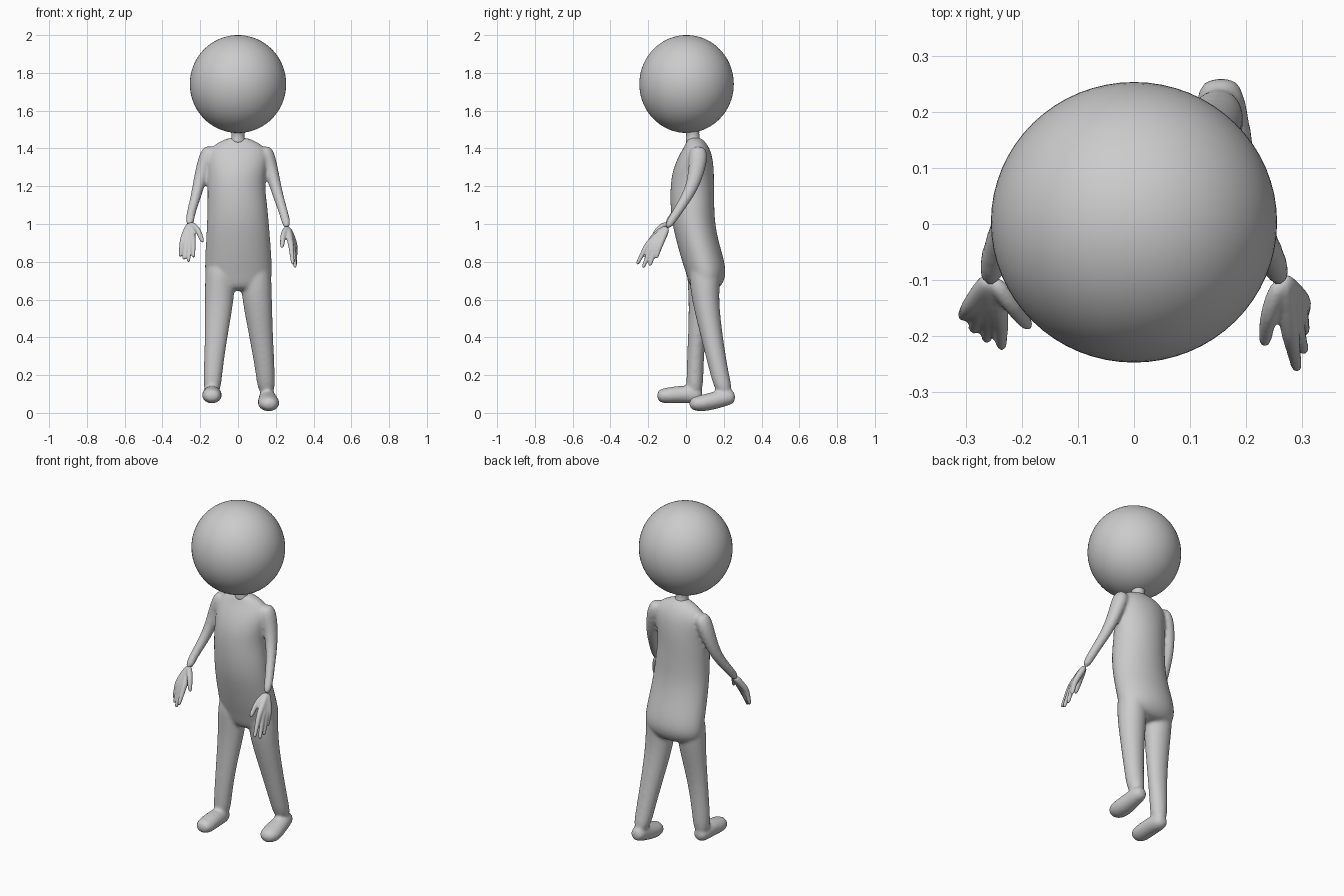
import bpy, bmesh
from math import cos, sin, pi
from mathutils import Vector


def loft(bm, stations, flat=False, sides=16):
    """Closed tube through (x, y, z, radius_u[, radius_v]) stations."""
    pts = [Vector(s[:3]) for s in stations]
    rings = []
    for i, s in enumerate(stations):
        t = pts[min(i + 1, len(pts) - 1)] - pts[max(i - 1, 0)]
        t = Vector((0, 0, -1)) if flat else t.normalized()
        u = Vector((1, 0, 0))
        u = (u - t * u.dot(t)).normalized()
        v = t.cross(u)
        a, b = s[3], s[-1]
        rings.append([bm.verts.new(pts[i] + u * a * cos(2 * pi * k / sides) + v * b * sin(2 * pi * k / sides))
                      for k in range(sides)])
    for r, q in zip(rings, rings[1:]):
        for k in range(sides):
            n = (k + 1) % sides
            bm.faces.new((r[k], r[n], q[n], q[k]))
    bm.faces.new(rings[0][::-1])
    bm.faces.new(rings[-1])


def smooth_object(name, bm, voxel=None, iterations=0):
    """Turn lofts into one soft skin."""
    bmesh.ops.recalc_face_normals(bm, faces=bm.faces)
    me = bpy.data.meshes.new(name)
    bm.to_mesh(me)
    bm.free()
    me.polygons.foreach_set("use_smooth", [True] * len(me.polygons))
    ob = bpy.data.objects.new(name, me)
    bpy.context.collection.objects.link(ob)
    ob.modifiers.new("round", 'SUBSURF').levels = 2
    ob.modifiers["round"].render_levels = 2
    if voxel:
        m = ob.modifiers.new("merge", 'REMESH')
        m.mode, m.voxel_size, m.use_smooth_shade = 'VOXEL', voxel, True
        m = ob.modifiers.new("relax", 'SMOOTH')
        m.factor, m.iterations = 0.5, iterations
    return ob


# Body: torso, legs, feet and arms merged
body = bmesh.new()
loft(body, [(0, .045, 1.46, .03, .025), (0, .05, 1.445, .085, .045), (0, .056, 1.41, .145, .066),
            (0, .05, 1.36, .168, .092), (-.005, .038, 1.28, .158, .113), (-.01, .033, 1.2, .155, .118),
            (-.003, .033, 1.1, .162, .119), (0, .04, 1.0, .168, .116), (.001, .063, .9, .175, .114),
            (.002, .092, .8, .181, .115), (.003, .108, .73, .183, .107), (.002, .105, .68, .17, .09),
            (0, .1, .645, .11, .06)], flat=True)

# Legs: one forward, one trailing
loft(body, [(-.09, .09, .82, .075, .08), (-.095, .085, .72, .082, .082), (-.098, .08, .6, .079, .065),
            (-.116, .055, .4, .061, .045), (-.134, .047, .2, .05, .046), (-.138, .045, .09, .046, .045)], flat=True)
loft(body, [(.09, .1, .82, .075, .08), (.096, .1, .72, .084, .085), (.1, .1, .6, .081, .073),
            (.123, .137, .4, .064, .059), (.146, .178, .2, .051, .05), (.152, .208, .09, .046, .048)], flat=True)

# Feet
loft(body, [(-.138, .088, .088, .028, .028), (-.138, .055, .094, .047, .046), (-.138, -.02, .1, .051, .048),
            (-.138, -.09, .092, .055, .044), (-.138, -.132, .09, .048, .039), (-.138, -.154, .09, .026, .022)])
loft(body, [(.152, .262, .085, .03, .03), (.154, .228, .085, .045, .045), (.158, .16, .068, .052, .047),
            (.162, .09, .051, .061, .046), (.165, .045, .048, .053, .04), (.167, .016, .048, .026, .022)])

# Arms
loft(body, [(-.14, .062, 1.41, .03, .035), (-.158, .065, 1.37, .045, .053), (-.185, .06, 1.3, .039, .046),
            (-.21, .038, 1.2, .032, .036), (-.23, -.005, 1.12, .027, .029), (-.252, -.06, 1.05, .024, .024),
            (-.256, -.105, .99, .024, .022)])
loft(body, [(.135, .062, 1.41, .03, .035), (.15, .065, 1.37, .045, .053), (.172, .06, 1.3, .039, .046),
            (.198, .035, 1.2, .032, .036), (.222, -.01, 1.12, .027, .029), (.245, -.055, 1.05, .025, .025),
            (.262, -.105, .975, .024, .022)])
smooth_object("body", body, .009, 8)


# Hands: each finger runs from the wrist through its knuckle, so the palm forms by merging
def hand(name, wrist, fingers, thumb):
    bm = bmesh.new()
    w = Vector(wrist)
    for knuckle, tip in fingers:
        k, t = Vector(knuckle), Vector(tip)
        path = [(w, .018), (w.lerp(k, .5), .019), (k, .017), (k.lerp(t, .35), .0135),
                (k.lerp(t, .85), .0115), (t, .008)]
        loft(bm, [(*p, r) for p, r in path], sides=10)
    loft(bm, [(*w, .018), (*thumb[0], .017), (*Vector(thumb[0]).lerp(Vector(thumb[1]), .6), .014),
              (*thumb[1], .01)], sides=10)
    smooth_object(name, bm, .005, 4)


hand("right_hand", (-.255, -.095, 1.005),
     [((-.294, -.15, .915), (-.306, -.165, .825)), ((-.275, -.157, .908), (-.287, -.19, .81)),
      ((-.256, -.162, .908), (-.263, -.208, .797)), ((-.238, -.166, .915), (-.236, -.222, .822))],
     ((-.213, -.15, .975), (-.186, -.185, .9)))
hand("left_hand", (.262, -.098, .985),
     [((.28, -.203, .895), (.291, -.26, .785)), ((.289, -.18, .885), (.303, -.228, .767)),
      ((.296, -.158, .883), (.305, -.193, .777)), ((.301, -.137, .89), (.305, -.158, .818))],
     ((.24, -.16, .95), (.232, -.217, .872)))

# Neck
neck = bmesh.new()
loft(neck, [(0, .04, 1.42, .045), (0, .038, 1.45, .037), (0, .035, 1.475, .034), (0, .03, 1.52, .045)], flat=True)
smooth_object("neck", neck)

# Head
bpy.ops.mesh.primitive_uv_sphere_add(segments=64, ring_count=40, radius=1, location=(0, .003, 1.741))
head = bpy.context.object
head.name = "head"
head.scale = (.255, .25, .259)
bpy.ops.object.shade_smooth()
